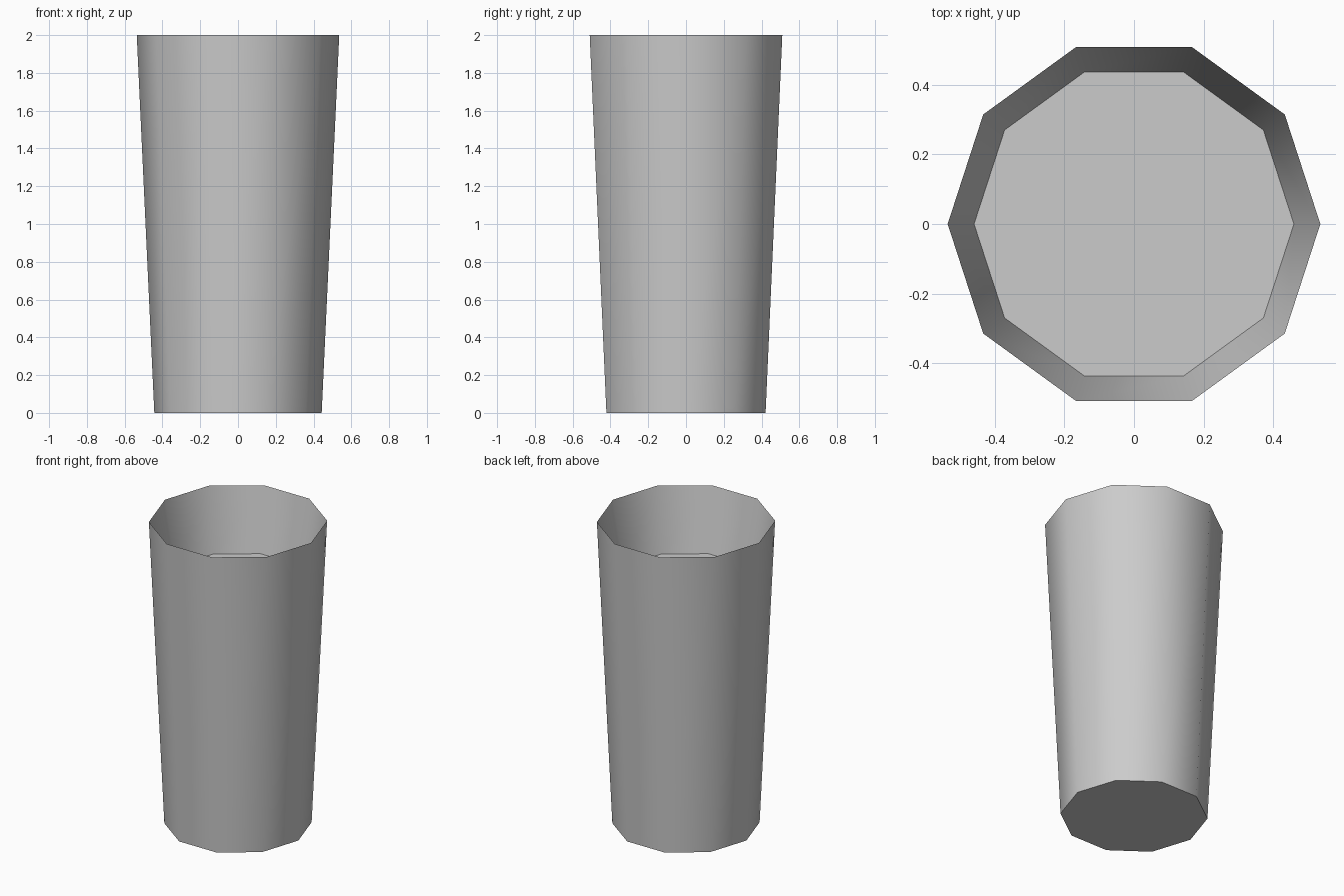
import bpy, bmesh, math

if "Cube" in bpy.data.objects:
    bpy.data.objects.remove(bpy.data.objects["Cube"])

SIDES = 10
# (radius, height): outer base, sharp rim, recessed floor
PROFILE = [(0.443, 0.0), (0.536, 2.0), (0.46, 1.58)]


def ring(bm, radius, z):
    return [bm.verts.new((radius * math.cos(2 * math.pi * i / SIDES),
                          radius * math.sin(2 * math.pi * i / SIDES), z))
            for i in range(SIDES)]


# Tapered ten-sided cup with a sloped recess in the top
bm = bmesh.new()
rings = [ring(bm, r, z) for r, z in PROFILE]
for a, b in zip(rings, rings[1:]):
    for i in range(SIDES):
        j = (i + 1) % SIDES
        bm.faces.new((a[i], a[j], b[j], b[i]))

# Base and recessed floor
bm.faces.new(rings[0][::-1])
bm.faces.new(rings[-1])
bmesh.ops.recalc_face_normals(bm, faces=bm.faces[:])

mesh = bpy.data.meshes.new("cup")
bm.to_mesh(mesh)
bm.free()
cup = bpy.data.objects.new("cup", mesh)
bpy.context.collection.objects.link(cup)

# Smooth walls, sharp rim and caps
bpy.context.view_layer.objects.active = cup
cup.select_set(True)
bpy.ops.object.shade_smooth_by_angle(angle=math.radians(45))
